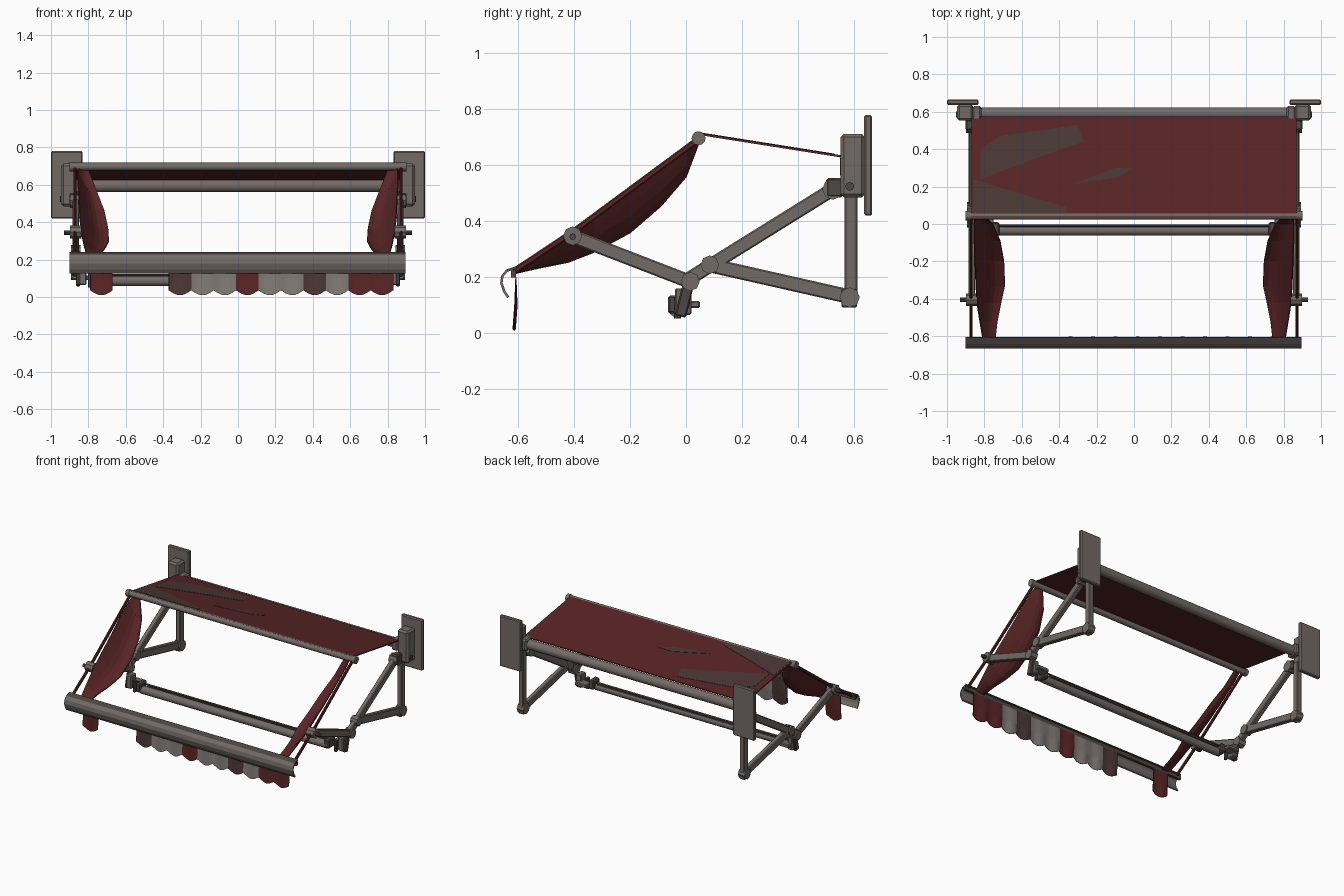
import bpy, bmesh, math
from mathutils import Vector, Matrix

if "Cube" in bpy.data.objects:
    bpy.data.objects.remove(bpy.data.objects["Cube"])


def material(name, rgb):
    m = bpy.data.materials.new(name)
    m.diffuse_color = (*rgb, 1)
    m.use_nodes = True
    m.node_tree.nodes["Principled BSDF"].inputs["Base Color"].default_value = m.diffuse_color
    return m


METAL = material("warm grey metal", (0.17, 0.147, 0.137))
DARK = material("dark grey metal", (0.075, 0.062, 0.057))
RED = material("dark red fabric", (0.10, 0.018, 0.019))
FADED = material("faded brown fabric", (0.068, 0.038, 0.035))
PALE = material("pale grey fabric", (0.22, 0.195, 0.18))


def make(name, bm, mats, smooth=False):
    bmesh.ops.recalc_face_normals(bm, faces=bm.faces[:])
    me = bpy.data.meshes.new(name)
    bm.to_mesh(me)
    bm.free()
    for m in mats:
        me.materials.append(m)
    ob = bpy.data.objects.new(name, me)
    bpy.context.collection.objects.link(ob)
    if smooth:
        bpy.ops.object.select_all(action='DESELECT')
        ob.select_set(True)
        bpy.context.view_layer.objects.active = ob
        bpy.ops.object.shade_smooth_by_angle(angle=math.radians(40))
    return ob


def box(name, lo, hi, mat=METAL, bevel=0.0):
    bm = bmesh.new()
    lo, hi = Vector(lo), Vector(hi)
    size = hi - lo
    size = Vector([abs(c) for c in size])
    bmesh.ops.create_cube(bm, size=1, matrix=Matrix.Translation((lo + hi) / 2) @ Matrix.Diagonal((*size, 1)))
    if bevel:
        bmesh.ops.bevel(bm, geom=bm.edges[:], offset=bevel, segments=1, affect='EDGES')
    return make(name, bm, [mat])


def rod(name, a, b, r, mat=METAL, sides=14):
    a, b = Vector(a), Vector(b)
    bm = bmesh.new()
    rot = (b - a).to_track_quat('Z', 'Y').to_matrix().to_4x4()
    bmesh.ops.create_cone(bm, cap_ends=True, segments=sides, radius1=r, radius2=r,
                          depth=(b - a).length, matrix=Matrix.Translation((a + b) / 2) @ rot)
    return make(name, bm, [mat], True)


def bar(name, x, a, b, width, thick, mat=METAL):
    """Flat bar at x between two (y, z) points."""
    a, b = Vector((x, *a)), Vector((x, *b))
    d = (b - a).normalized()
    n = Vector((1, 0, 0)).cross(d) * width / 2
    t = Vector((thick / 2, 0, 0))
    bm = bmesh.new()
    v = [bm.verts.new(p + sn * n + st * t) for p in (a, b)
         for sn, st in ((-1, -1), (1, -1), (1, 1), (-1, 1))]
    bm.faces.new(v[:4])
    bm.faces.new(v[4:])
    for i in range(4):
        j = (i + 1) % 4
        bm.faces.new((v[i], v[j], v[4 + j], v[4 + i]))
    bmesh.ops.recalc_face_normals(bm, faces=bm.faces[:])
    bmesh.ops.bevel(bm, geom=bm.edges[:], offset=0.005, segments=1, affect='EDGES')
    return make(name, bm, [mat])


def sheet(name, rows, mats, thick, pick=None, smooth=False):
    """Thin sheet through rows of points."""
    bm = bmesh.new()
    g = [[bm.verts.new(p) for p in r] for r in rows]
    for i in range(len(g) - 1):
        for j in range(len(g[0]) - 1):
            f = bm.faces.new((g[i][j], g[i][j + 1], g[i + 1][j + 1], g[i + 1][j]))
            f.material_index = pick(i, j) if pick else 0
    ob = make(name, bm, mats, smooth)
    s = ob.modifiers.new("thickness", 'SOLIDIFY')
    s.thickness = thick
    s.offset = 0
    return ob


# Roller, ridge and lower tubes
rod("roller_tube", (-0.85, 0.59, 0.594), (0.85, 0.59, 0.594), 0.033, METAL, 20)
rod("ridge_tube", (-0.9, 0.045, 0.697), (0.9, 0.045, 0.697), 0.021)
rod("lower_tube", (-0.73, -0.035, 0.085), (0.73, -0.035, 0.085), 0.027)
rod("lower_rod", (-0.8, -0.01, 0.118), (0.8, -0.01, 0.118), 0.006, DARK, 8)
box("lower_rack", (-0.7, -0.02, 0.103), (0.7, -0.008, 0.112), DARK)


# Roof fabric with faded patches
def roof_z(y):
    return 0.712 - (y - 0.05) * 0.158


sheet("roof_fabric", [[(-0.87, y, roof_z(y)), (0.87, y, roof_z(y))] for y in (0.04, 0.3, 0.575)], [RED], 0.008)
PATCHES = [[(-0.82, 0.4), (-0.72, 0.47), (-0.3, 0.53), (-0.27, 0.44), (-0.5, 0.36), (-0.82, 0.24)],
           [(-0.86, 0.24), (-0.6, 0.16), (-0.36, 0.09), (-0.36, 0.06), (-0.86, 0.06)],
           [(-0.34, 0.21), (-0.1, 0.3), (0.0, 0.3), (-0.08, 0.25)]]
for pts in PATCHES:
    bm = bmesh.new()
    low = [bm.verts.new((x, y, roof_z(y) + 0.003)) for x, y in pts]
    face = bm.faces.new(low)
    up = bmesh.ops.extrude_face_region(bm, geom=[face])
    bmesh.ops.translate(bm, vec=(0, 0, 0.003), verts=[v for v in up['geom'] if isinstance(v, bmesh.types.BMVert)])
    make("faded_patch", bm, [FADED])

# Curved front bar: hooked profile swept along x
HOOK = [(-0.605, 0.236), (-0.64, 0.224), (-0.656, 0.205), (-0.66, 0.18), (-0.65, 0.15), (-0.635, 0.128)]
sheet("front_bar", [[(x, y, z) for x in (-0.9, 0.895)] for y, z in HOOK], [METAL, DARK], 0.009,
      lambda i, j: 1 if i == 0 else 0)
box("front_bar_rail", (-0.9, -0.625, 0.2), (0.895, -0.607, 0.226), DARK)

# Scalloped valance, coloured scallop by scallop
STRIPES = [1, 2, 2, 0, 2, 2, 1, 2, 0, 0]


def valance(name, x0, n, stripes):
    k, w = 8, 0.12
    top, mid, low = [], [], []
    for i in range(n * k + 1):
        x = x0 + w * i / k
        z = 0.036 - 0.026 * math.sin(math.pi * ((i % k) / k))
        wave = 0.004 * math.sin(2 * math.pi * i / k)
        top.append((x, -0.608, 0.2))
        mid.append((x, -0.608 + wave, 0.1))
        low.append((x, -0.614 + wave, z))
    sheet(name, [top, mid, low], [RED, FADED, PALE], 0.004, lambda i, j: stripes[j // k])


valance("valance", -0.37, 10, STRIPES)
valance("valance_remnant", -0.79, 1, [0])

# Gathered side curtains: y, outer z, inner z, outer x, inner x
CURTAIN = [(0.045, 0.70, 0.68, 0.85, 0.80), (0.0, 0.665, 0.56, 0.855, 0.755), (-0.09, 0.60, 0.455, 0.855, 0.715),
           (-0.2, 0.515, 0.36, 0.85, 0.695), (-0.33, 0.42, 0.29, 0.845, 0.69), (-0.42, 0.355, 0.255, 0.84, 0.71),
           (-0.52, 0.285, 0.235, 0.825, 0.73), (-0.61, 0.225, 0.215, 0.81, 0.74)]
for s, side in ((-1, "left"), (1, "right")):
    rows = []
    for y, zo, zi, xo, xi in CURTAIN:
        row = []
        for j in range(7):
            t = j / 6
            z = zo + (zi - zo) * math.sin(t * math.pi * 0.62) / math.sin(math.pi * 0.5)
            row.append((s * (xo + (xi - xo) * t), y, z))
        rows.append(row)
    sheet(side + "_curtain", rows, [RED], 0.006)
    for a, b in (((0.04, 0.69), (-0.40, 0.365)), ((-0.40, 0.365), (-0.615, 0.222))):
        bar(side + "_curtain_edge", s * 0.872, a, b, 0.022, 0.016, RED)

    # Linked folding arms
    x = s * 0.868
    bar(side + "_front_arm", x, (-0.42, 0.352), (0.03, 0.178), 0.05, 0.034)
    bar(side + "_upper_arm", x, (0.0, 0.188), (0.55, 0.53), 0.05, 0.034)
    bar(side + "_lower_arm", x, (0.07, 0.247), (0.61, 0.125), 0.052, 0.034)
    bar(side + "_upright_arm", x, (0.59, 0.1), (0.59, 0.52), 0.046, 0.036)

    # Pivots and joint clamps
    for name, y, z, r, w in (("front_pivot", -0.405, 0.348, 0.034, 0.03), ("elbow_pivot", 0.015, 0.185, 0.034, 0.026),
                             ("middle_pivot", 0.085, 0.245, 0.033, 0.026), ("base_pivot", 0.585, 0.128, 0.036, 0.026),
                             ("top_pivot", 0.525, 0.515, 0.038, 0.03)):
        rod(side + "_" + name, (x - w, y, z), (x + w, y, z), r, METAL, 8)
    rod(side + "_front_bolt", (s * 0.85, -0.405, 0.345), (s * 0.93, -0.405, 0.345), 0.012, DARK, 8)
    box(side + "_base_block", (s * 0.845, 0.555, 0.092), (s * 0.89, 0.612, 0.16), METAL, 0.006)

    # Clamp carrying the lower tube
    box(side + "_tube_clamp", (s * 0.72, -0.065, 0.07), (s * 0.76, 0.01, 0.135), DARK, 0.008)
    box(side + "_clamp_plate", (s * 0.75, -0.02, 0.09), (s * 0.84, 0.05, 0.115), METAL, 0.005)
    box(side + "_clamp_block", (s * 0.81, -0.04, 0.065), (s * 0.85, 0.02, 0.16), METAL, 0.006)
    bar(side + "_clamp_link", s * 0.855, (-0.02, 0.06), (0.01, 0.18), 0.04, 0.02, DARK)
    rod(side + "_clamp_screw", (s * 0.79, -0.03, 0.052), (s * 0.79, -0.03, 0.13), 0.012, DARK, 8)

    # Wall plate, gear housing and roller mount
    box(side + "_wall_plate", (s * 0.832, 0.637, 0.42), (s * 1.0, 0.665, 0.78), METAL, 0.006)
    box(side + "_gear_housing", (s * 0.86, 0.553, 0.485), (s * 0.945, 0.64, 0.713), METAL, 0.012)
    rod(side + "_housing_bolt", (s * 0.94, 0.585, 0.525), (s * 0.953, 0.585, 0.525), 0.016, DARK, 8)
    box(side + "_roller_mount", (s * 0.815, 0.55, 0.555), (s * 0.865, 0.63, 0.635), METAL, 0.01)
    box(side + "_arm_mount", (s * 0.85, 0.5, 0.485), (s * 0.9, 0.56, 0.555), DARK, 0.008)
    rod(side + "_ridge_cap", (s * 0.875, 0.045, 0.697), (s * 0.9, 0.045, 0.697), 0.025, METAL, 12)
